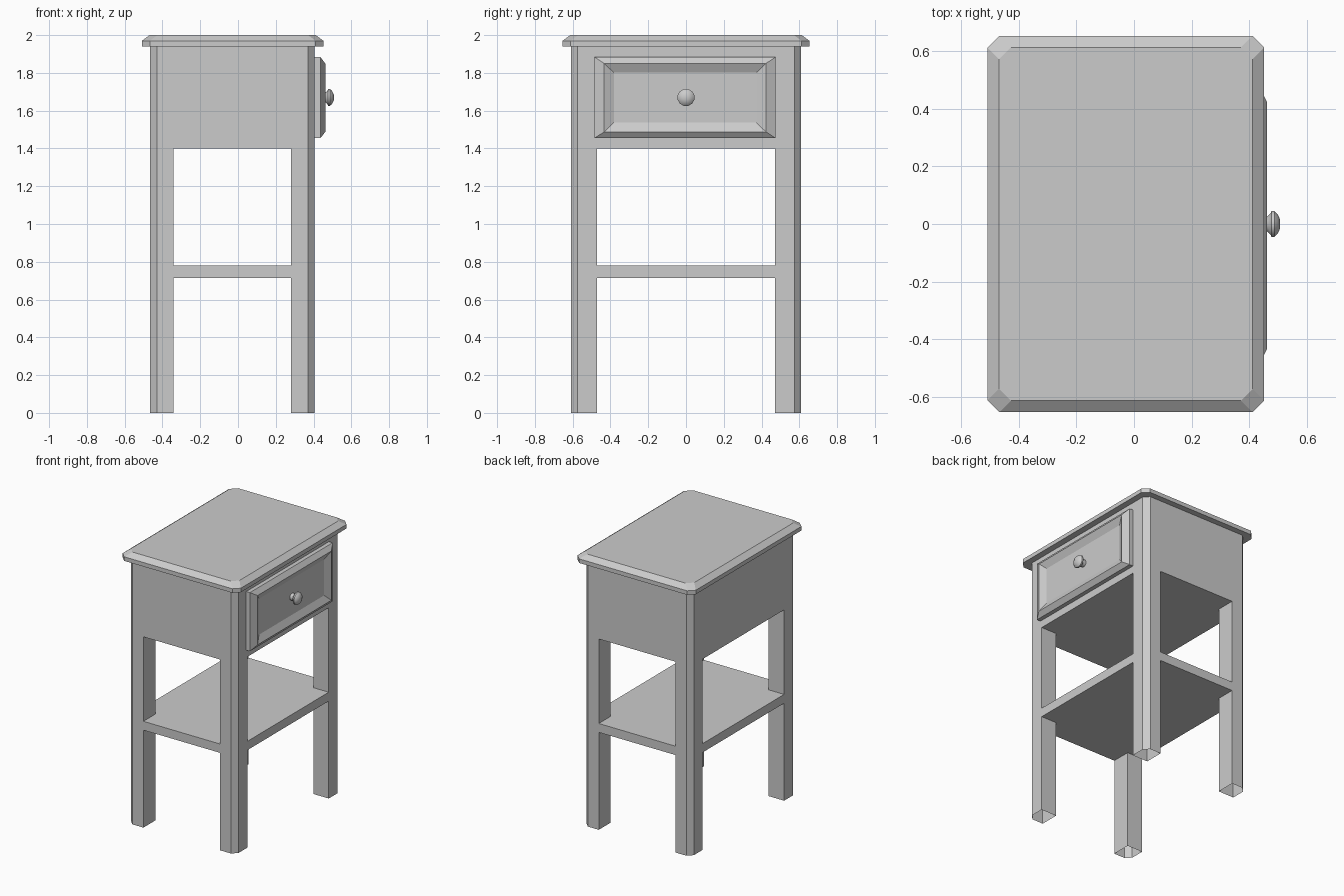
import bpy, bmesh, math

if "Cube" in bpy.data.objects:
    bpy.data.objects.remove(bpy.data.objects["Cube"])

CX = -0.03                       # body centre in x (the knob shifts the overall centre)
HX, HY, CH = 0.436, 0.61, 0.036  # body half sizes and corner chamfer
LX, LY = 0.311, 0.472            # inner faces of the legs (half distances)
SHELF_Z0, SHELF_Z1, CASE_Z, TOP_Z = 0.715, 0.78, 1.40, 1.94


def finish(name, bm):
    bmesh.ops.remove_doubles(bm, verts=bm.verts, dist=1e-5)
    bmesh.ops.recalc_face_normals(bm, faces=bm.faces)
    me = bpy.data.meshes.new(name)
    bm.to_mesh(me)
    bm.free()
    ob = bpy.data.objects.new(name, me)
    bpy.context.collection.objects.link(ob)
    return ob


def face(bm, pts):
    bm.faces.new([bm.verts.new(p) for p in pts])


def wall(bm, a, b, z0, z1):
    face(bm, [(*a, z0), (*b, z0), (*b, z1), (*a, z1)])


def octagon(cx, hx, hy, c):
    q = [(hx, hy - c), (hx - c, hy)]
    pts = q + [(-x, y) for x, y in q[::-1]]
    pts += [(-x, -y) for x, y in pts]
    return [(cx + x, y) for x, y in pts]


def loft(bm, rings, cap_start=True, cap_end=True):
    n = len(rings[0])
    for r0, r1 in zip(rings, rings[1:]):
        for i in range(n):
            j = (i + 1) % n
            face(bm, [r0[i], r0[j], r1[j], r1[i]])
    if cap_start:
        face(bm, rings[0][::-1])
    if cap_end:
        face(bm, rings[-1])


# cross-shaped plan that fits between the four legs
q = [(HX, LY), (LX, LY), (LX, HY)]
cross = q + [(-x, y) for x, y in q[::-1]]
cross += [(-x, -y) for x, y in cross]
cross = [(CX + x, y) for x, y in cross]

# legs: chamfered outer corner, hollow ends, inner faces interrupted by the shelf
for sx, xn in ((1, "right"), (-1, "left")):
    for sy, yn in ((1, "back"), (-1, "front")):
        p = [(CX + sx * x, sy * y) for x, y in
             ((LX, LY), (HX, LY), (HX, HY - CH), (HX - CH, HY), (LX, HY))]
        bm = bmesh.new()
        for z0, z1 in ((0, SHELF_Z0), (SHELF_Z0, SHELF_Z1), (SHELF_Z1, CASE_Z)):
            for i in range(5):
                if z0 == SHELF_Z0 and i in (0, 4):
                    continue
                wall(bm, p[i], p[(i + 1) % 5], z0, z1)
        finish(f"{yn}_{xn}_leg", bm)

# shelf, flush with the outer faces of the legs
bm = bmesh.new()
for z in (SHELF_Z0, SHELF_Z1):
    face(bm, [(*p, z) for p in cross])
for i in (2, 5, 8, 11):
    wall(bm, cross[i], cross[(i + 1) % 12], SHELF_Z0, SHELF_Z1)
finish("shelf", bm)

# drawer case
bm = bmesh.new()
o = octagon(CX, HX, HY, CH)
for i in range(8):
    wall(bm, o[i], o[(i + 1) % 8], CASE_Z, TOP_Z)
face(bm, [(*p, CASE_Z) for p in cross])
finish("drawer_case", bm)

# table top with bevelled upper edge
bm = bmesh.new()
loft(bm, [[(*p, z) for p in octagon(-0.028, 0.48 - d, 0.653 - d, 0.041)]
          for d, z in ((0, TOP_Z), (0, 1.97), (0.04, 2.0))])
finish("table_top", bm)

# drawer front: raised bevelled frame around a recessed panel
bm = bmesh.new()
loft(bm, [[(x, -0.005 + sy * (0.48 - d), 1.669 + sz * (0.215 - k))
           for sy, sz in ((-1, -1), (1, -1), (1, 1), (-1, 1))]
          for x, d, k in ((0.406, 0, 0), (0.436, 0, 0),
                          (0.462, 0.052, 0.034), (0.438, 0.103, 0.083))],
     cap_start=False)
finish("drawer_front", bm)

# turned knob, axis along x
bm = bmesh.new()
profile = ((0.438, 0.026), (0.462, 0.026), (0.474, 0.038), (0.477, 0.046),
           (0.487, 0.046), (0.498, 0.036), (0.507, 0.016))
N = 12
loft(bm, [[(x, r * math.cos(2 * math.pi * (i + .5) / N),
            1.67 + r * math.sin(2 * math.pi * (i + .5) / N)) for i in range(N)]
          for x, r in profile], cap_start=False)
knob = finish("drawer_knob", bm)
bpy.context.view_layer.objects.active = knob
knob.select_set(True)
bpy.ops.object.shade_smooth_by_angle(angle=math.radians(35))
